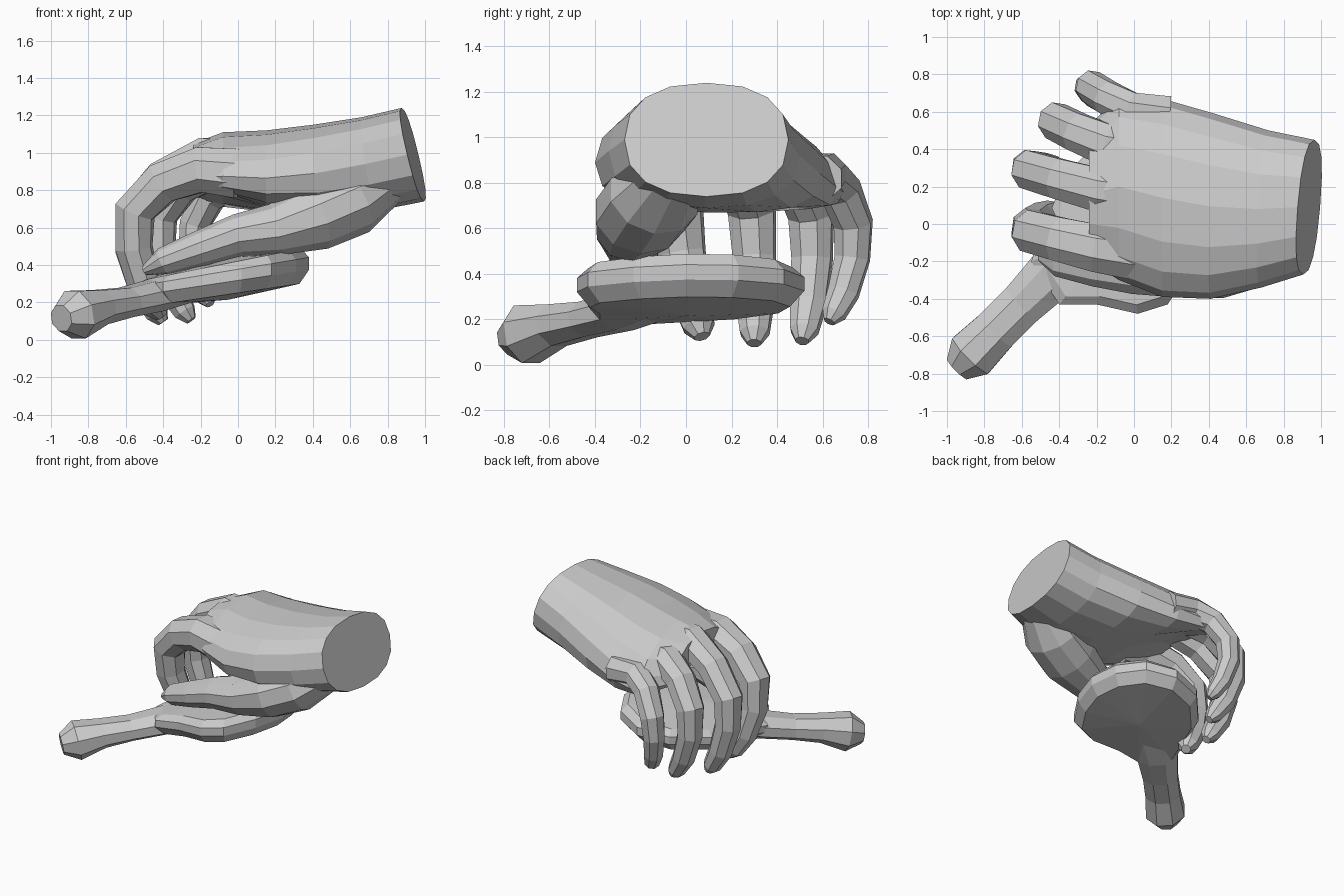
import bpy, bmesh
from math import sin, cos, pi, copysign
from mathutils import Vector

if "Cube" in bpy.data.objects:
    bpy.data.objects.remove(bpy.data.objects["Cube"])


def loft(name, rings, tip_first=None, tip_last=None):
    """Skin a list of equal rings; close the ends with a face or a point fan."""
    bm = bmesh.new()
    vr = [[bm.verts.new(p) for p in ring] for ring in rings]
    n = len(vr[0])
    for a, b in zip(vr, vr[1:]):
        for i in range(n):
            j = (i + 1) % n
            bm.faces.new((a[i], a[j], b[j], b[i]))
    for ring, tip in ((vr[0], tip_first), (vr[-1], tip_last)):
        if tip is None:
            bm.faces.new(ring)
        else:
            c = bm.verts.new(tip)
            for i in range(n):
                bm.faces.new((ring[i], ring[(i + 1) % n], c))
    bmesh.ops.recalc_face_normals(bm, faces=bm.faces)
    me = bpy.data.meshes.new(name)
    bm.to_mesh(me)
    bm.free()
    ob = bpy.data.objects.new(name, me)
    bpy.context.collection.objects.link(ob)
    return ob


def tube(name, pts, widths, heights, side_hint, sides=8):
    """Tapered tube along points with half widths and half heights."""
    pts = [Vector(p) for p in pts]
    last = len(pts) - 1
    rings = []
    for i, p in enumerate(pts):
        t = Vector()
        if i > 0:
            t += (p - pts[i - 1]).normalized()
        if i < last:
            t += (pts[i + 1] - p).normalized()
        t.normalize()
        s = Vector(side_hint)
        s = (s - t * s.dot(t)).normalized()
        u = t.cross(s)
        rings.append([p + s * widths[i] * cos(a) + u * heights[i] * sin(a)
                      for a in ((k + 0.5) * 2 * pi / sides for k in range(sides))])
    return loft(name, rings)


def power(v, e):
    return copysign(abs(v) ** e, v)


def palm():
    """Arched sections running from the wrist cut to the knuckles."""
    # x, y_min, y_max, z_bottom, z_top, droop at thumb side, droop at little side
    sections = [
        (0.935, -0.27, 0.45, 0.74, 1.24, 0, 0),
        (0.70, -0.34, 0.50, 0.69, 1.19, 0, 0.02),
        (0.42, -0.40, 0.59, 0.67, 1.15, 0.02, 0.07),
        (0.15, -0.39, 0.67, 0.71, 1.12, 0.05, 0.14),
        (-0.08, -0.30, 0.70, 0.80, 1.11, 0.08, 0.20),
        (-0.24, -0.20, 0.52, 0.86, 1.05, 0.09, 0.16),
    ]
    rings = []
    for k, (x, y0, y1, z0, z1, dl, dr) in enumerate(sections):
        lean = max(0, 1 - k / 3)
        ring = []
        for i in range(16):
            a = 2 * pi * i / 16
            u, v = power(cos(a), 0.85), power(sin(a), 0.85)
            ring.append((x + lean * (0.03 * u - 0.06 * v),
                         (y0 + y1) / 2 + u * (y1 - y0) / 2,
                         (z0 + z1) / 2 + v * (z1 - z0) / 2 - (dl if u < 0 else dr) * u * u))
        rings.append(ring)
    loft("palm", rings)


def finger(name, knuckle, bend, tip, r):
    """Straight first bone from the knuckle, then a curl down to the tip."""
    k, b, t = Vector(knuckle), Vector(bend), Vector(tip)
    ctrl = Vector((b.x - 0.05, b.y + 0.02, b.z * 0.5 + t.z * 0.5))
    pts = [k + Vector((0.2, -0.03, -0.02)), k, k.lerp(b, 0.55) + Vector((-0.01, 0, 0.05)), b]
    for f in (0.35, 0.7, 0.92, 1):
        pts.append(b * (1 - f) ** 2 + ctrl * 2 * f * (1 - f) + t * f * f)
    w = [r * f for f in (1.25, 1.15, 1.05, 1, 0.9, 0.8, 0.62, 0.3)]
    tube(name, pts, w, [v * 0.95 for v in w], (0.15, 1, 0))


palm()

# Four curled fingers
finger("index_finger", (-0.20, -0.13, 0.91), (-0.55, -0.04, 0.69), (-0.41, 0.07, 0.125), 0.12)
finger("middle_finger", (-0.18, 0.18, 0.97), (-0.56, 0.29, 0.68), (-0.40, 0.30, 0.095), 0.11)
finger("ring_finger", (-0.14, 0.42, 0.91), (-0.42, 0.55, 0.66), (-0.25, 0.51, 0.105), 0.105)
finger("little_finger", (-0.02, 0.61, 0.84), (-0.23, 0.735, 0.62), (-0.15, 0.63, 0.19), 0.09)

# Thumb with its thick base, pressing on the held tool
thumb_r = (0.14, 0.21, 0.21, 0.16, 0.13, 0.11, 0.085, 0.03)
tube("thumb", [(0.82, -0.05, 0.86), (0.62, -0.14, 0.74), (0.42, -0.20, 0.66), (0.20, -0.24, 0.59),
               (0, -0.25, 0.56), (-0.20, -0.23, 0.49), (-0.40, -0.20, 0.42), (-0.50, -0.17, 0.37)],
     thumb_r, [r * 0.87 for r in thumb_r], (0, 1, 0), 10)

# Flared head of the held tool: an outline on a gently rising slope
outline = [(-0.55, -0.20), (-0.40, -0.43), (-0.20, -0.43), (0.02, -0.48), (0.18, -0.43),
           (0.31, -0.23), (0.38, 0), (0.36, 0.23), (0.25, 0.43), (0.05, 0.52),
           (-0.18, 0.46), (-0.38, 0.24)]
cx = -0.05


def layer(scale, height):
    return [(cx + (x - cx) * scale, y * scale,
             0.25 + 0.13 * x + height * (0.17 + 0.05 * x)) for x, y in outline]


loft("tool_head", [layer(0.88, 0), layer(1, 0.4), layer(1, 0.75), layer(0.9, 1)],
     (cx, 0, 0.215), (cx, 0, 0.44))

# Handle of the held tool with a knobbed end
tube("tool_handle", [(-0.25, -0.10, 0.30), (-0.45, -0.28, 0.235), (-0.60, -0.43, 0.20),
                     (-0.74, -0.57, 0.175), (-0.87, -0.70, 0.135), (-0.945, -0.775, 0.115)],
     (0.20, 0.15, 0.13, 0.13, 0.145, 0.08), (0.09, 0.09, 0.085, 0.10, 0.14, 0.075), (-1, 1, 0))
